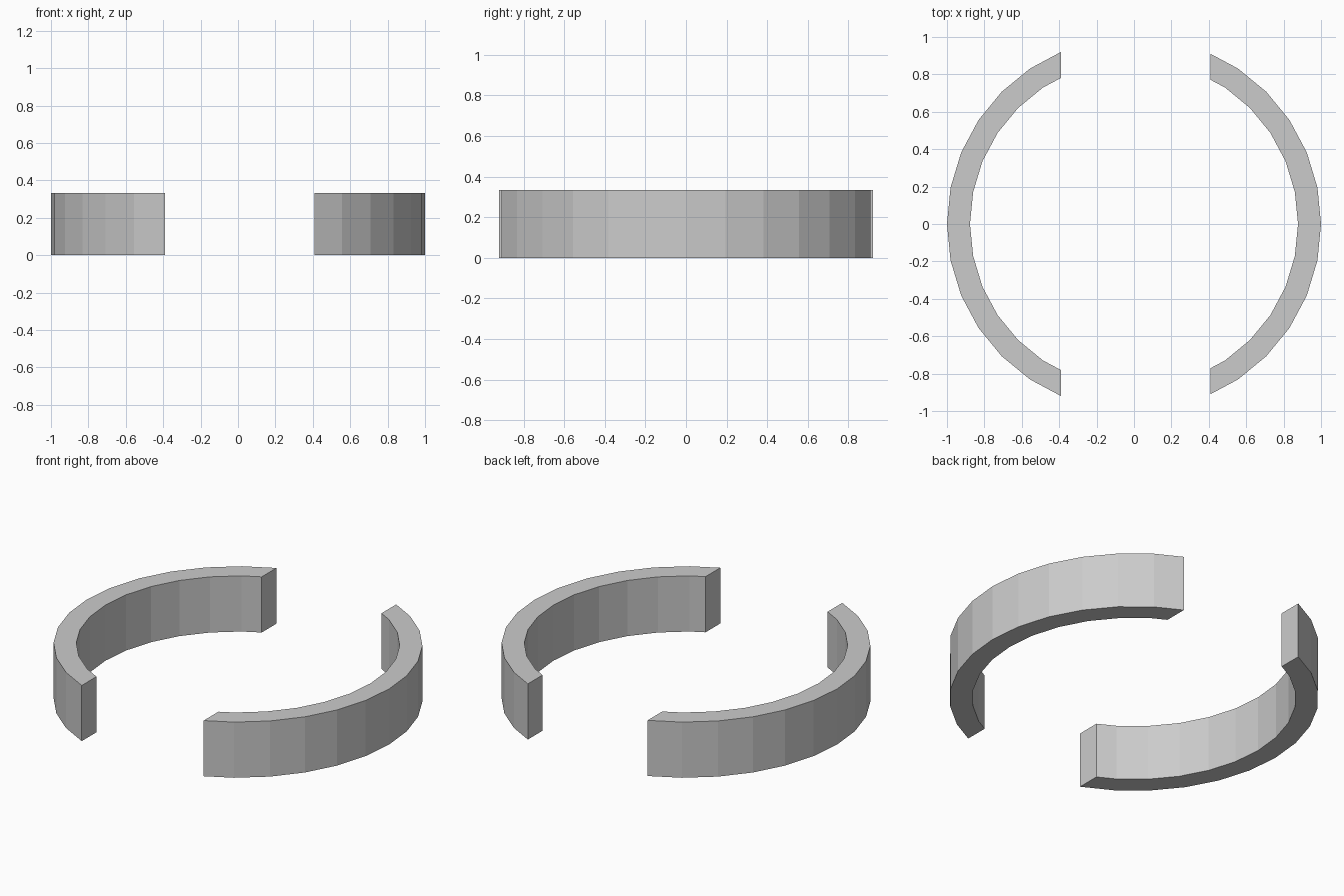
import bpy, bmesh
from math import cos, sin, pi

if "Cube" in bpy.data.objects:
    bpy.data.objects.remove(bpy.data.objects["Cube"])

SIDES, OUTER, INNER, HEIGHT = 32, 1.0, 0.877, 0.333


def ring_segment(name, side, cut):
    """32-sided ring, sliced by a vertical plane at x = cut, keeping one side."""
    bm = bmesh.new()
    loops = [[bm.verts.new((r * cos(2 * pi * i / SIDES), r * sin(2 * pi * i / SIDES), z))
              for i in range(SIDES)]
             for r, z in ((OUTER, 0), (OUTER, HEIGHT), (INNER, HEIGHT), (INNER, 0))]
    for k in range(4):
        a, b = loops[k], loops[(k + 1) % 4]
        for i in range(SIDES):
            j = (i + 1) % SIDES
            bm.faces.new((a[i], a[j], b[j], b[i]))
    # Slice off the unwanted side and cap the straight ends
    bmesh.ops.bisect_plane(bm, geom=bm.verts[:] + bm.edges[:] + bm.faces[:],
                           plane_co=(cut, 0, 0), plane_no=(side, 0, 0), clear_inner=True)
    bmesh.ops.holes_fill(bm, edges=[e for e in bm.edges if e.is_boundary], sides=4)
    bmesh.ops.recalc_face_normals(bm, faces=bm.faces)
    mesh = bpy.data.meshes.new(name)
    bm.to_mesh(mesh)
    bm.free()
    obj = bpy.data.objects.new(name, mesh)
    bpy.context.collection.objects.link(obj)


# Two facing curved walls with a gap between them
ring_segment("left_curved_wall", -1, -0.39)
ring_segment("right_curved_wall", 1, 0.41)
